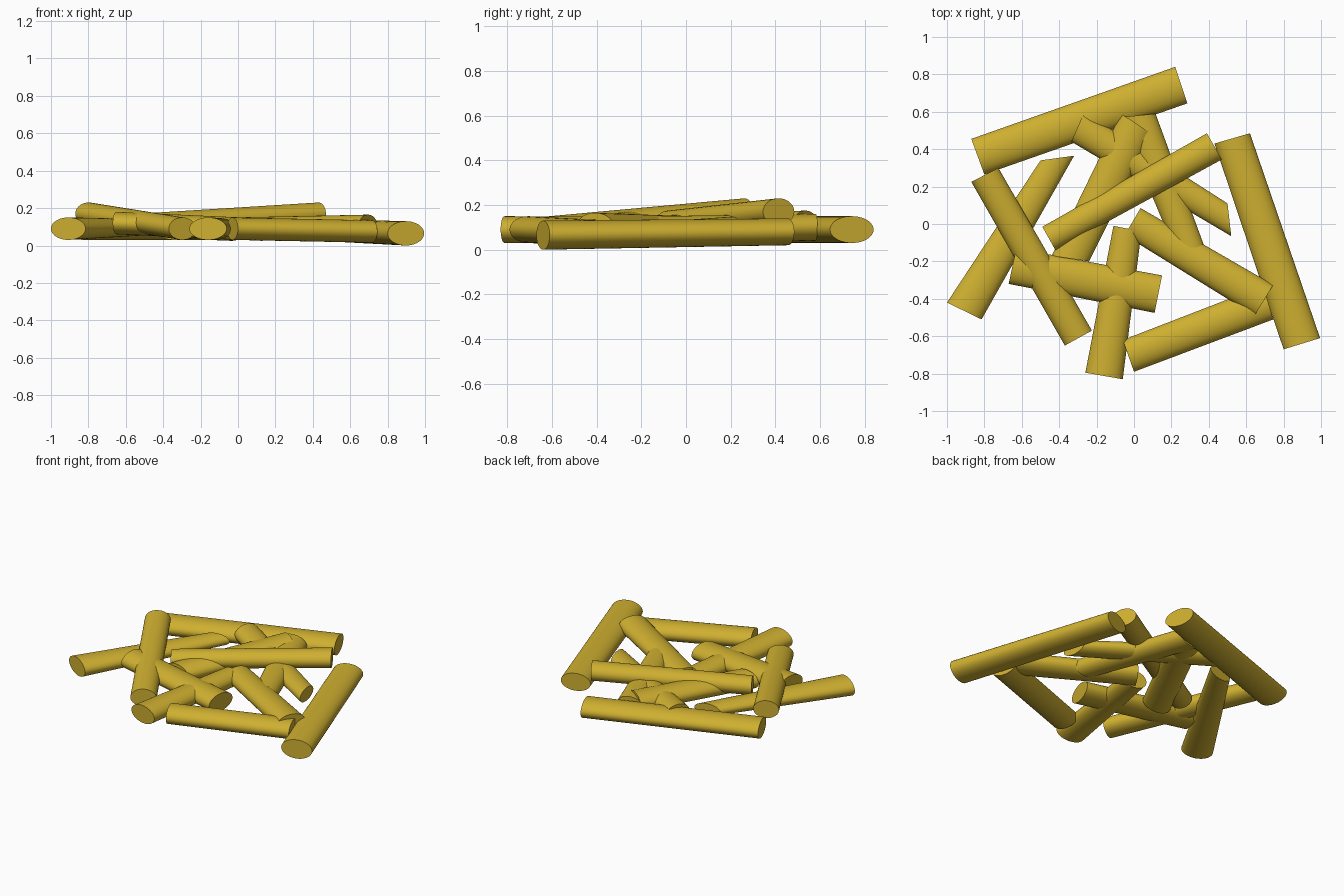
import bpy, bmesh, math
from mathutils import Vector

if "Cube" in bpy.data.objects:
    bpy.data.objects.remove(bpy.data.objects["Cube"])

mat = bpy.data.materials.new("golden")
mat.diffuse_color = (0.62, 0.43, 0.03, 1)
mat.use_nodes = True
mat.node_tree.nodes["Principled BSDF"].inputs["Base Color"].default_value = mat.diffuse_color
SIDES = 40


def stick(name, a1, a2, b1, b2, za, zb, ha=0.06, hb=0.06):
    """Oval rod between two flat ends; each end is given by its two side corners."""
    bm = bmesh.new()
    rings = []
    for p, q, z, h in ((a1, a2, za, ha), (b1, b2, zb, hb)):
        p, q = Vector((*p, z)), Vector((*q, z))
        mid, half = (p + q) / 2, (q - p) / 2
        ring = []
        for i in range(SIDES):
            t = 2 * math.pi * i / SIDES
            ring.append(bm.verts.new(mid + half * math.cos(t) + Vector((0, 0, h * math.sin(t)))))
        rings.append(ring)
    for i in range(SIDES):
        j = (i + 1) % SIDES
        bm.faces.new((rings[0][i], rings[0][j], rings[1][j], rings[1][i]))
    for ring in rings:
        bm.faces.new(ring)
    bmesh.ops.recalc_face_normals(bm, faces=bm.faces)
    me = bpy.data.meshes.new(name)
    bm.to_mesh(me)
    bm.free()
    me.materials.append(mat)
    ob = bpy.data.objects.new(name, me)
    bpy.context.collection.objects.link(ob)
    bpy.context.view_layer.objects.active = ob
    ob.select_set(True)
    bpy.ops.object.shade_smooth_by_angle(angle=math.radians(35))
    ob.select_set(False)


# outer sticks
stick("back_stick", (-.87, .455), (-.80, .265), (.22, .84), (.285, .645), .09, .09)
stick("right_stick", (.43, .43), (.62, .485), (.80, -.67), (.995, -.61), .08, .065, .06, .065)
stick("front_stick", (-.06, -.62), (0, -.79), (.69, -.33), (.745, -.51), .09, .075)
stick("left_stick", (-1, -.42), (-.815, -.51), (-.5, .34), (-.32, .365), .09, .10, .06, .04)
# inner sticks
stick("left_top_stick", (-.87, .225), (-.725, .30), (-.37, -.65), (-.225, -.57), .17, .09)
stick("centre_top_stick", (-.49, -.015), (-.42, -.14), (.39, .485), (.47, .345), .115, .17)
stick("front_cross_stick", (-.63, -.13), (-.67, -.32), (.15, -.275), (.11, -.475), .12, .085)
stick("front_upright_stick", (-.26, -.795), (-.06, -.83), (-.11, -.01), (.04, -.04), .09, .085)
stick("right_inner_stick", (.035, .085), (-.05, -.06), (.745, -.325), (.645, -.49), .09, .105)
stick("back_inner_stick", (-.265, .60), (-.335, .44), (.5, .11), (.52, -.065), .11, .09, .06, .045)
stick("centre_low_stick", (-.44, -.17), (-.24, -.20), (-.07, .59), (.10, .48), .09, .115)
stick("centre_right_stick", (-.08, .57), (.115, .59), (.21, -.12), (.38, -.13), .10, .09)
